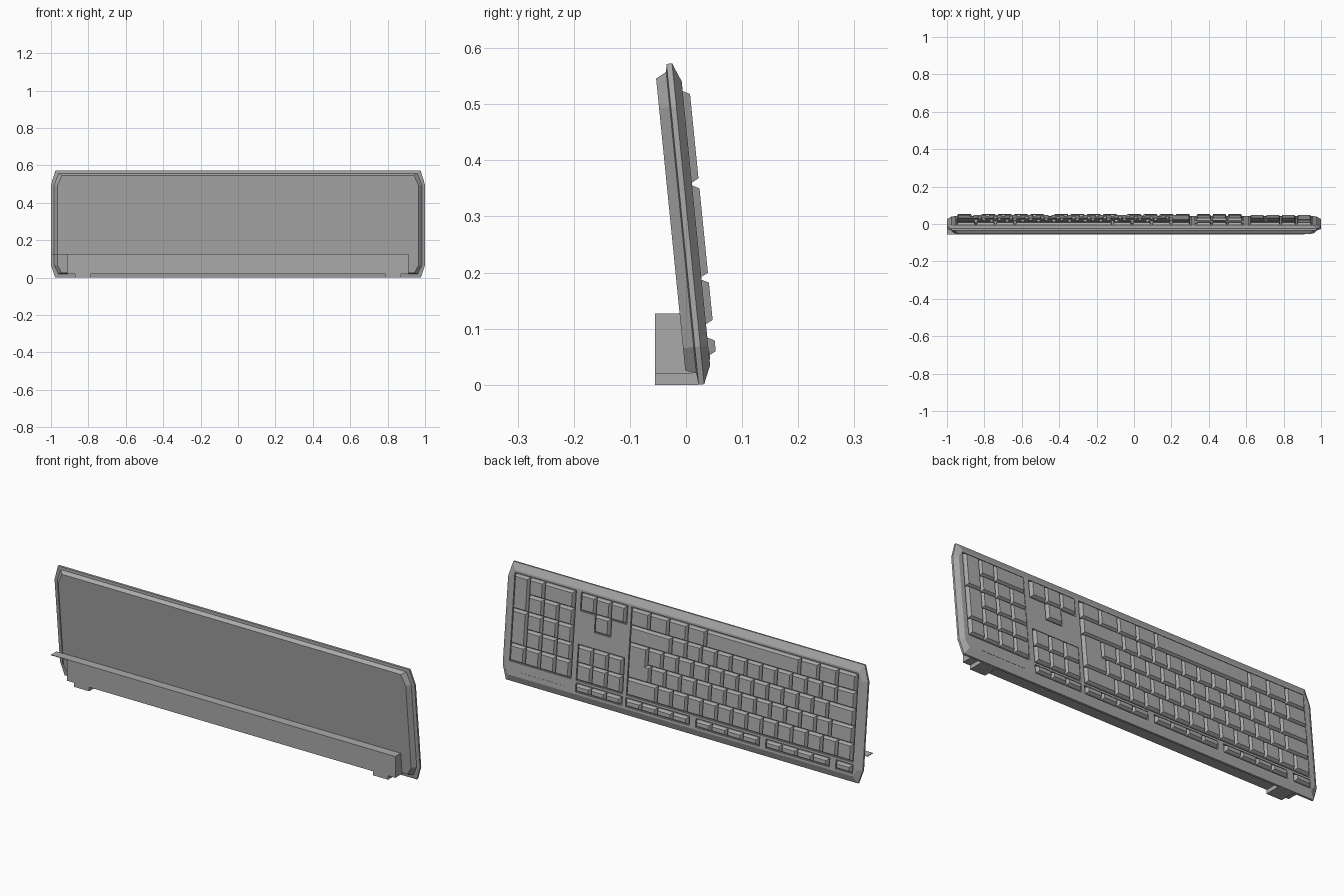
import bpy, bmesh
from mathutils import Matrix, Vector

if "Cube" in bpy.data.objects:
    bpy.data.objects.remove(bpy.data.objects["Cube"], do_unlink=True)

GREY = bpy.data.materials.new("plain grey")
GREY.use_nodes = True
GREY.diffuse_color = (0.4, 0.4, 0.4, 1)
GREY.node_tree.nodes["Principled BSDF"].inputs["Base Color"].default_value = (0.4, 0.4, 0.4, 1)

# Leaning frame: local x = width, y = up the slope, z = out of the key face
TILT = 0.1
LEAN = Matrix.Translation((0, 0.0465, 0)) @ Matrix((
    (-1, 0, 0), (0, 0, 1), (0, 1, 0))).to_4x4()
UP = Vector((0, -TILT, 1)).normalized()
OUT = Vector((0, 1, TILT)).normalized()


def place(x, v, n):
    return Vector((x, 0.0465, 0)) + UP * v + OUT * n


def loft(bm, rings):
    """Closed solid through matching rings of points."""
    loops = [[bm.verts.new(p) for p in ring] for ring in rings]
    for a, b in zip(loops, loops[1:]):
        for i in range(len(a)):
            j = (i + 1) % len(a)
            bm.faces.new((a[i], a[j], b[j], b[i]))
    bm.faces.new(loops[0])
    bm.faces.new(loops[-1])


def finish(bm, name):
    bmesh.ops.recalc_face_normals(bm, faces=bm.faces)
    mesh = bpy.data.meshes.new(name)
    bm.to_mesh(mesh)
    bm.free()
    mesh.materials.append(GREY)
    obj = bpy.data.objects.new(name, mesh)
    bpy.context.collection.objects.link(obj)
    return obj


def rect(x0, x1, v0, v1, n, inset=0.0):
    return [place(x, v, n) for x, v in (
        (x0 + inset, v0 + inset), (x1 - inset, v0 + inset),
        (x1 - inset, v1 - inset), (x0 + inset, v1 - inset))]


def outline(w, lo, hi, n):
    """Case outline with slanted corners."""
    half = [(w - 0.022, lo), (w, 0.07), (w, 0.5), (w - 0.024, hi)]
    pts = half + [(-x, v) for x, v in reversed(half)]
    return [place(x, v, n) for x, v in pts]


def box(bm, x0, x1, y0, y1, z0, z1):
    loft(bm, [[(x0, y0, z), (x1, y0, z), (x1, y1, z), (x0, y1, z)] for z in (z0, z1)])


# Layout
U = 0.0835
ROW = 0.0845
ROW0 = 0.106
MAIN, NAV, PAD = -0.95, 0.331, 0.617
FN0, FN1 = 0.05, 0.087
WELL = 0.009


def row_v(r):
    return ROW0 + r * ROW


# Case with sloped border
bm = bmesh.new()
loft(bm, [outline(0.965, 0.03, 0.553, -0.045),
          outline(0.983, 0.023, 0.563, -0.026),
          outline(1.0, 0.0024, 0.577, -0.024),
          outline(1.0, 0.0024, 0.577, -0.014),
          outline(0.978, 0.035, 0.543, 0.0)])
case = finish(bm, "case")

# Sunken wells around each key group
fn_groups = [(MAIN, 1)] + [(MAIN + (1.54 + 4.66 * g) * U, 4) for g in range(3)]
wells = [(MAIN, MAIN + 15 * U, row_v(0), row_v(5)),
         (NAV, NAV + 3 * U, row_v(0), row_v(2)),
         (NAV, NAV + 3 * U, row_v(4), row_v(5)),
         (NAV + U, NAV + 2 * U, row_v(3), row_v(4) + 0.002),
         (PAD, PAD + 4 * U, row_v(0), row_v(5)),
         (NAV, NAV + 3 * U, FN0, FN1)]
wells += [(x, x + count * 1.04 * U, FN0, FN1) for x, count in fn_groups]
bm = bmesh.new()
for x0, x1, v0, v1 in wells:
    loft(bm, [rect(x0, x1, v0, v1, n, -0.004) for n in (-WELL, 0.02)])
cutter = finish(bm, "well_cutter")
cutter.hide_render = True
cut = case.modifiers.new("wells", "BOOLEAN")
cut.operation, cut.solver, cut.object, cut.use_self = "DIFFERENCE", "EXACT", cutter, True
graph = bpy.context.evaluated_depsgraph_get()
cut_mesh = bpy.data.meshes.new_from_object(case.evaluated_get(graph))
case.modifiers.clear()
case.data = cut_mesh
bpy.data.objects.remove(cutter, do_unlink=True)


# Keys: tapered blocks
def key(bm, x0, x1, v0, v1, top=0.0125):
    loft(bm, [rect(x0, x1, v0, v1, -WELL - 0.002, 0.002),
              rect(x0, x1, v0, v1, 0.001, 0.003),
              rect(x0, x1, v0, v1, top, 0.009)])


def grid_key(bm, x, r, col, wide=1, tall=1):
    key(bm, x + col * U, x + (col + wide) * U, row_v(r), row_v(r + tall))


bm = bmesh.new()
rows = [[1] * 13 + [2],
        [1.5] + [1] * 12,
        [1.75] + [1] * 12,
        [1.25] + [1] * 11 + [2.75],
        [1.25] * 3 + [6.25] + [1.25] * 4]
for r, widths in enumerate(rows):
    col = 0
    for w in widths:
        grid_key(bm, MAIN, r, col, w)
        col += w
grid_key(bm, MAIN, 1, 13.5, 1.5)
grid_key(bm, MAIN, 1, 13.75, 1.25, 2)
finish(bm, "main_keys")

bm = bmesh.new()
for x, count in fn_groups:
    for i in range(count):
        key(bm, x + i * 1.04 * U, x + (i + 1) * 1.04 * U, FN0, FN1)
for c in range(3):
    key(bm, NAV + c * U, NAV + (c + 1) * U, FN0, FN1)
finish(bm, "function_keys")

bm = bmesh.new()
for c in range(3):
    for r in (0, 1, 4):
        grid_key(bm, NAV, r, c)
grid_key(bm, NAV, 3, 1)
finish(bm, "navigation_keys")

bm = bmesh.new()
for c in range(3):
    for r in range(4):
        grid_key(bm, PAD, r, c)
grid_key(bm, PAD, 4, 0, 2)
grid_key(bm, PAD, 4, 2)
grid_key(bm, PAD, 0, 3)
for r in (1, 3):
    grid_key(bm, PAD, r, 3, 1, 2)
finish(bm, "number_pad_keys")

# Indicator strip under the number pad
bm = bmesh.new()
loft(bm, [rect(0.645, 0.885, 0.045, 0.06, n) for n in (-0.001, 0.001)])
finish(bm, "indicator_strip")

# Stand behind the case, with its overhanging top plate and two feet
bm = bmesh.new()
loft(bm, [[(x, -0.055, 0.02), (x, 0.012, 0.02), (x, 0.0, 0.127), (x, -0.055, 0.127)]
          for x in (-0.912, 0.912)])
finish(bm, "stand")
bm = bmesh.new()
box(bm, -1.0, -0.9, -0.055, -0.012, 0.124, 0.127)
finish(bm, "stand_top_plate")
for side, name in ((-1, "right_foot"), (1, "left_foot")):
    bm = bmesh.new()
    box(bm, side * 0.83 - 0.042, side * 0.83 + 0.042, -0.055, 0.022, 0.0, 0.023)
    finish(bm, name)
